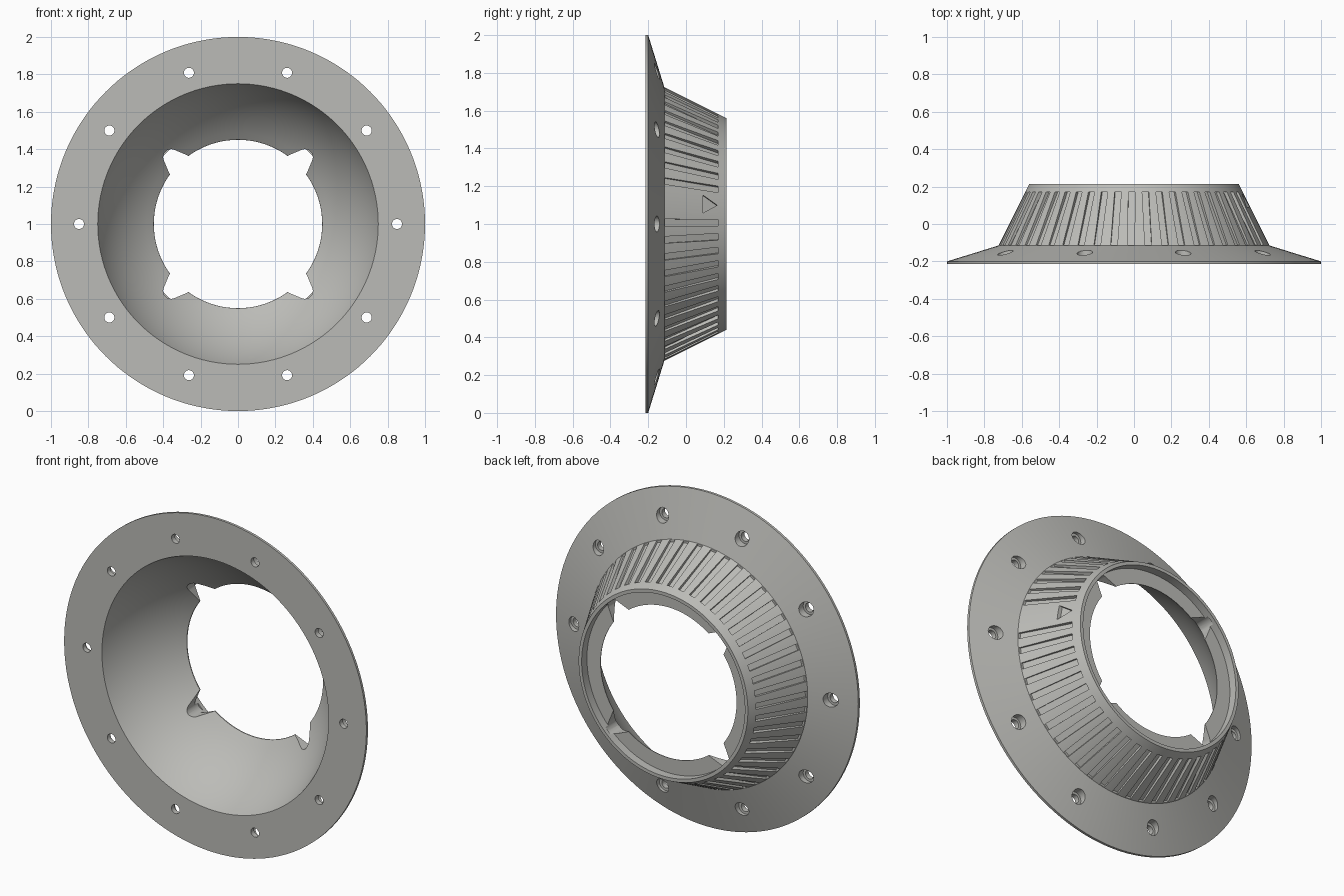
import bpy, bmesh, math
from mathutils import Vector

if "Cube" in bpy.data.objects:
    bpy.data.objects.remove(bpy.data.objects["Cube"])

CZ = 1.0  # height of the ring axis, which runs along y


def polar(r, y, a, side=0.0):
    """Point at radius r and angle a about the axis, shifted sideways."""
    return Vector((r * math.cos(a) - side * math.sin(a), y,
                   CZ + r * math.sin(a) + side * math.cos(a)))


def loft(bm, rings, closed=False):
    """Skin rings of points; cap the ends, or close into a loop."""
    vs = [[bm.verts.new(p) for p in ring] for ring in rings]
    n = len(vs[0])
    pairs = list(zip(vs, vs[1:])) + ([(vs[-1], vs[0])] if closed else [])
    for a, b in pairs:
        for i in range(n):
            j = (i + 1) % n
            bm.faces.new((a[i], a[j], b[j], b[i]))
    if not closed:
        bm.faces.new(vs[0][::-1])
        bm.faces.new(vs[-1])


def make_object(name, bm):
    bmesh.ops.recalc_face_normals(bm, faces=bm.faces)
    me = bpy.data.meshes.new(name)
    bm.to_mesh(me)
    bm.free()
    ob = bpy.data.objects.new(name, me)
    bpy.context.collection.objects.link(ob)
    return ob


# Flanged ring body: flat front, conical outside, domed inside, rear lip
profile = [(0.75, -0.215), (1.0, -0.215), (1.0, -0.2), (0.725, -0.115),
           (0.56, 0.215), (0.54, 0.215), (0.54, 0.165), (0.45, 0.165)]
dome_c, dome_r = -0.507, 0.805
for k in range(14):
    y = 0.16 + (-0.20 - 0.16) * k / 13
    profile.append((math.sqrt(dome_r ** 2 - (y - dome_c) ** 2), y))
SEG = 144
bm = bmesh.new()
loft(bm, [[polar(r, y, math.tau * i / SEG) for r, y in profile]
          for i in range(SEG)], closed=True)
body = make_object("flanged_ring", bm)

cut = bmesh.new()

# Cooling grooves around the cone, leaving a plain patch on the right side
COUNT, HALF = 48, 0.018
for k in range(COUNT):
    a = math.radians(18.4 + 342.2 * k / (COUNT - 1))
    rings = []
    for y, floor in ((-0.112, 0.711), (0.17, 0.56)):
        rings.append([polar(floor, y, a, -HALF), polar(floor, y, a, HALF),
                      polar(floor + 0.06, y, a, HALF),
                      polar(floor + 0.06, y, a, -HALF)])
    loft(cut, rings)

# Bolt holes, counterbored from the rear
for k in range(10):
    c = polar(0.85, 0, math.tau * k / 10)
    rings = []
    for r, y in ((0.027, -0.25), (0.027, -0.185), (0.042, -0.185), (0.042, -0.1)):
        rings.append([c + Vector((r * math.cos(t), y, r * math.sin(t)))
                      for t in (math.tau * i / 20 for i in range(20))])
    loft(cut, rings)

# Four rounded bayonet notches in the rear opening
half = [(0.38, 0.08), (0.452, 0.068), (0.52, 0.04)]
tip = [(0.505 + 0.043 * math.cos(t), 0.043 * math.sin(t))
       for t in (math.radians(60 - 15 * i) for i in range(9))]
outline = half + tip + [(r, -s) for r, s in reversed(half)]
for k in range(4):
    a = math.radians(45 + 90 * k)
    loft(cut, [[polar(r, y, a, s) for r, s in outline] for y in (-0.05, 0.19)])

# Engraved pointer on the plain patch
a = math.radians(9.8)
tri = [(0.09, -0.048), (0.09, 0.048), (0.165, 0.0)]
slope = 0.165 / 0.33
loft(cut, [[polar(0.667 - slope * y + d, y, a, s) for y, s in tri]
           for d in (-0.022, 0.04)])

cutter = make_object("cutter", cut)
cutter.hide_render = True

# Cut everything out of the body
mod = body.modifiers.new("cuts", 'BOOLEAN')
mod.operation = 'DIFFERENCE'
mod.solver = 'EXACT'
mod.object = cutter
bpy.context.view_layer.objects.active = body
body.select_set(True)
bpy.ops.object.modifier_apply(modifier=mod.name)
bpy.data.objects.remove(cutter)

# Single grey finish
grey = bpy.data.materials.new("warm_grey")
grey.diffuse_color = (0.5, 0.5, 0.475, 1)
grey.use_nodes = True
grey.node_tree.nodes["Principled BSDF"].inputs["Base Color"].default_value = grey.diffuse_color
body.data.materials.clear()
body.data.materials.append(grey)
bpy.ops.object.shade_smooth_by_angle(angle=math.radians(25))
